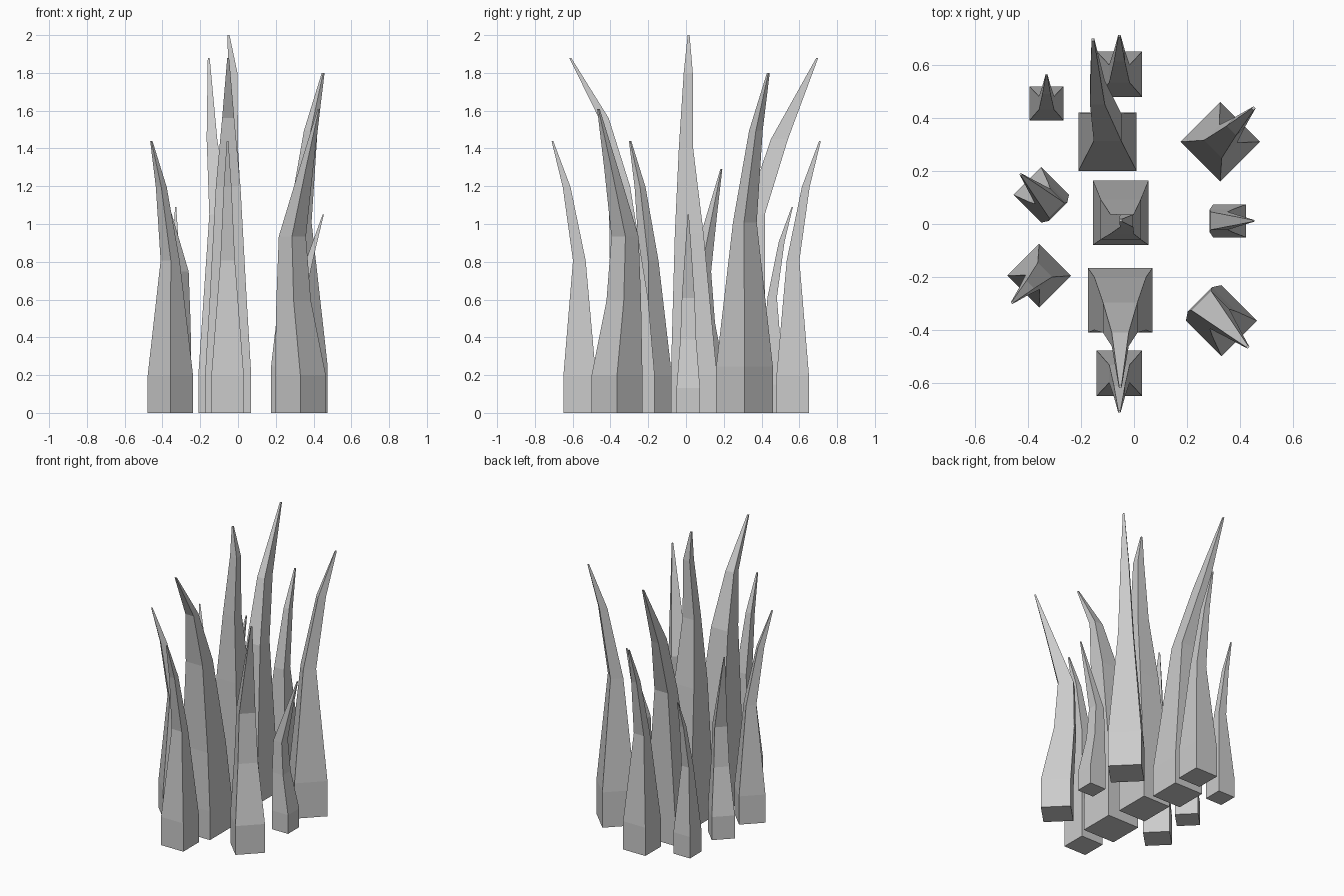
import bpy, bmesh, math
from mathutils import Vector

# Ring = (height, offset along lean, sideways offset, half depth, half width)
def blade(name, x, y, angle, rings, size=1.0, height=1.0):
    """Square-section blade lofted through rings, turned to its lean direction."""
    a = math.radians(angle)
    u = Vector((math.cos(a), math.sin(a), 0))
    v = Vector((-u.y, u.x, 0))
    bm = bmesh.new()
    loops = []
    for z, along, side, hd, hw in rings:
        c = Vector((x, y, z * height)) + u * along * size + v * side * size
        loops.append([bm.verts.new(c + u * i * hd * size + v * j * hw * size)
                      for i, j in ((-1, -1), (1, -1), (1, 1), (-1, 1))])
    bm.faces.new(loops[0])
    bm.faces.new(loops[-1])
    for lo, hi in zip(loops, loops[1:]):
        for k in range(4):
            n = (k + 1) % 4
            bm.faces.new((lo[k], lo[n], hi[n], hi[k]))
    bmesh.ops.recalc_face_normals(bm, faces=bm.faces)
    me = bpy.data.meshes.new(name)
    bm.to_mesh(me)
    bm.free()
    bpy.context.collection.objects.link(bpy.data.objects.new(name, me))

# Shared shapes, in units of base half width and blade height
straight = [(0, 0, 0, 1, 1), (.137, 0, 0, 1, 1), (.56, .02, 0, .39, .45),
            (.83, .8, 0, .24, .24), (1, 1.68, 0, .05, .05)]
curled = [(0, 0, 0, 1, 1), (.125, 0, 0, 1, 1), (.37, -.53, 0, .68, .68),
          (.58, -.63, 0, .52, .55), (.81, .5, 0, .25, .28), (1, 1.47, 0, .05, .05)]

for i, (x, y, ang, s, h) in enumerate([(-.055, .565, 90, .086, 1.44), (-.33, .455, 90, .064, 1.09),
                                       (.325, .31, 45, .106, 1.80), (-.358, -.195, 225, .085, 1.44),
                                       (-.055, -.563, 270, .086, 1.44)]):
    blade(f"straight_blade_{i + 1}", x, y, ang, straight, s, h)

for i, (x, y, ang, s, h) in enumerate([(.33, -.365, 315, .095, 1.61), (-.35, .11, 135, .074, 1.29),
                                       (.36, .012, 0, .062, 1.05)]):
    blade(f"curled_blade_{i + 1}", x, y, ang, curled, s, h)

# Tall blades with their own curves
blade("front_tall_blade", -.052, -.288, 270,
      [(0, 0, 0, .122, .122), (.2, 0, 0, .122, .122), (.6, .012, 0, .1, .098),
       (1.2, .065, 0, .057, .065), (1.56, .147, 0, .026, .032), (1.88, .325, 0, .005, .005)])
blade("back_tall_blade", -.10, .31, 90,
      [(0, 0, 0, .11, .11), (.2, 0, 0, .11, .11), (1.05, .055, 0, .052, .052),
       (1.45, .185, .038, .045, .028), (1.88, .385, .055, .005, .005)])
blade("centre_tall_blade", -.05, .042, 0,
      [(0, 0, 0, .105, .122), (.2, 0, 0, .105, .122), (.95, 0, -.025, .076, .076),
       (1.4, .005, -.042, .045, .038), (1.8, .022, -.03, .025, .024), (2.0, 0, -.028, .005, .005)])
